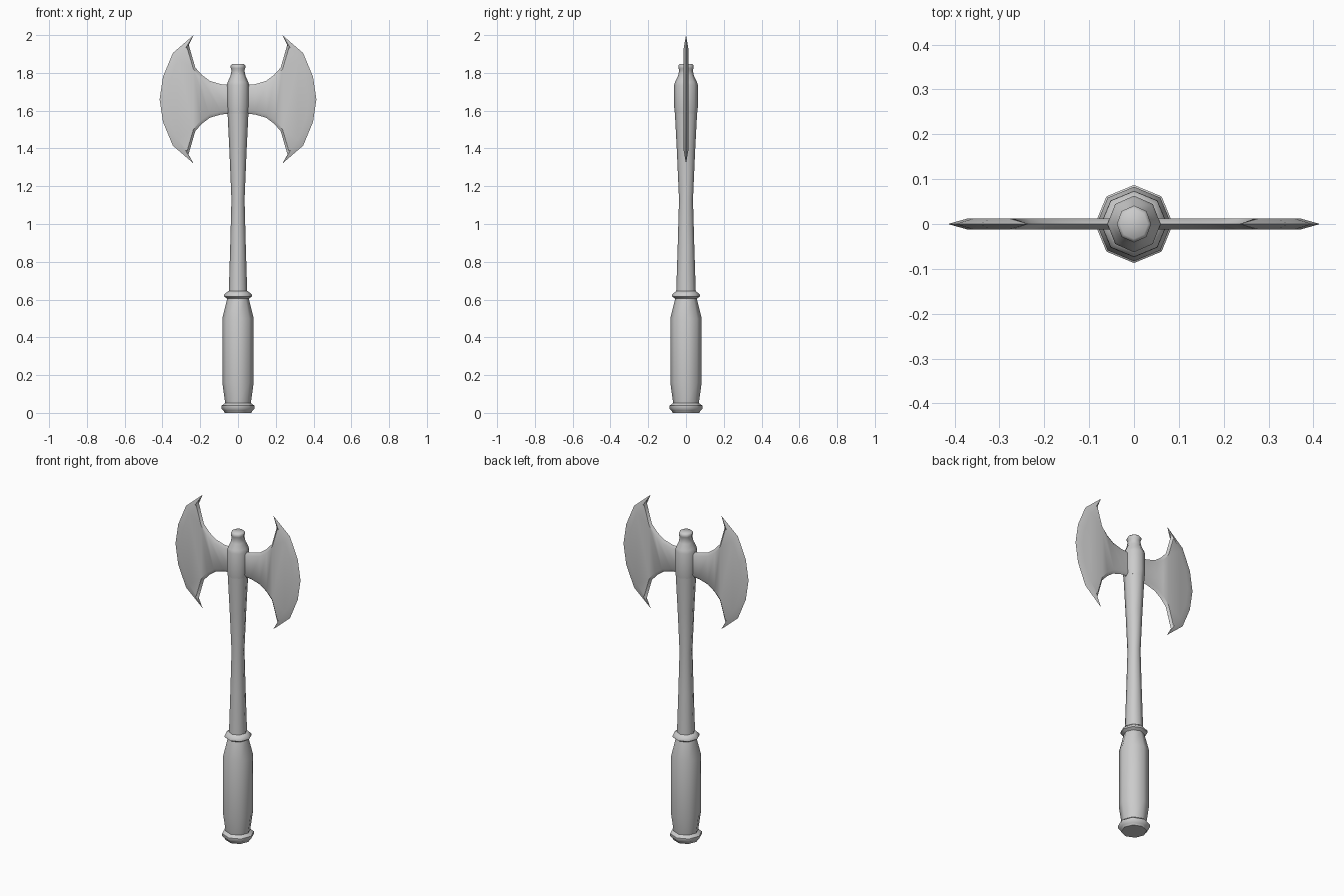
import bpy, bmesh
from math import cos, sin, pi, radians

if "Cube" in bpy.data.objects:
    bpy.data.objects.remove(bpy.data.objects["Cube"])


def finish(name, bm, angle):
    bmesh.ops.recalc_face_normals(bm, faces=bm.faces)
    mesh = bpy.data.meshes.new(name)
    bm.to_mesh(mesh)
    bm.free()
    ob = bpy.data.objects.new(name, mesh)
    bpy.context.collection.objects.link(ob)
    bpy.ops.object.select_all(action='DESELECT')
    ob.select_set(True)
    bpy.context.view_layer.objects.active = ob
    bpy.ops.object.shade_smooth_by_angle(angle=radians(angle))
    return ob


def lathe(name, profile, x_scale=1.0, sides=8):
    """Eight-sided turned part from (radius, z) points, capped at both ends."""
    bm = bmesh.new()
    rings = [[bm.verts.new((r * x_scale * cos(2 * pi * k / sides),
                            r * sin(2 * pi * k / sides), z)) for k in range(sides)]
             for r, z in profile]
    for a, b in zip(rings, rings[1:]):
        for k in range(sides):
            n = (k + 1) % sides
            bm.faces.new((a[k], a[n], b[n], b[k]))
    bm.faces.new(rings[0])
    bm.faces.new(rings[-1])
    return finish(name, bm, 50)


def blade(name, side):
    """Thin blade: sharp outline at y = 0, raised flat faces on both sides."""
    zc, t = 1.66, 0.012
    # Upper half: (outline x, z) and (flat face x, z), z measured from the centre
    half = [((.03, .075), (.03, .058)), ((.09, .08), (.09, .063)),
            ((.148, .097), (.152, .079)), ((.19, .128), (.197, .112)),
            ((.226, .168), (.236, .16)), ((.262, .292), (.269, .272)),
            ((.235, .34), (.277, .272)), ((.345, .245), (.318, .212)),
            ((.397, .12), (.358, .106))]
    loop = half + [((.415, 0), (.372, 0))]
    loop += [((o[0], -o[1]), (i[0], -i[1])) for o, i in reversed(half)]
    bm = bmesh.new()
    edge = [bm.verts.new((side * o[0], 0, zc + o[1])) for o, _ in loop]
    for y in (-t, t):
        flat = [bm.verts.new((side * i[0], y, zc + i[1])) for _, i in loop]
        bm.faces.new(flat)
        for k in range(len(loop)):
            n = (k + 1) % len(loop)
            bm.faces.new((edge[k], edge[n], flat[n], flat[k]))
    return finish(name, bm, 40)


# Grip with pommel and collar
lathe("grip", [(.07, 0), (.076, .012), (.087, .022), (.087, .038), (.068, .052),
               (.083, .16), (.083, .5), (.057, .605), (.074, .616),
               (.073, .627), (.052, .645)])
# Waisted shaft
lathe("shaft", [(.052, .635), (.044, .88), (.037, 1.13), (.048, 1.38), (.059, 1.59)], .94)
# Socket and end knob
lathe("socket", [(.059, 1.585), (.063, 1.62), (.063, 1.735), (.058, 1.752),
                 (.042, 1.785), (.036, 1.815), (.041, 1.825), (.041, 1.838),
                 (.033, 1.846)], .94)
# Two mirrored blades
blade("right_blade", 1)
blade("left_blade", -1)
